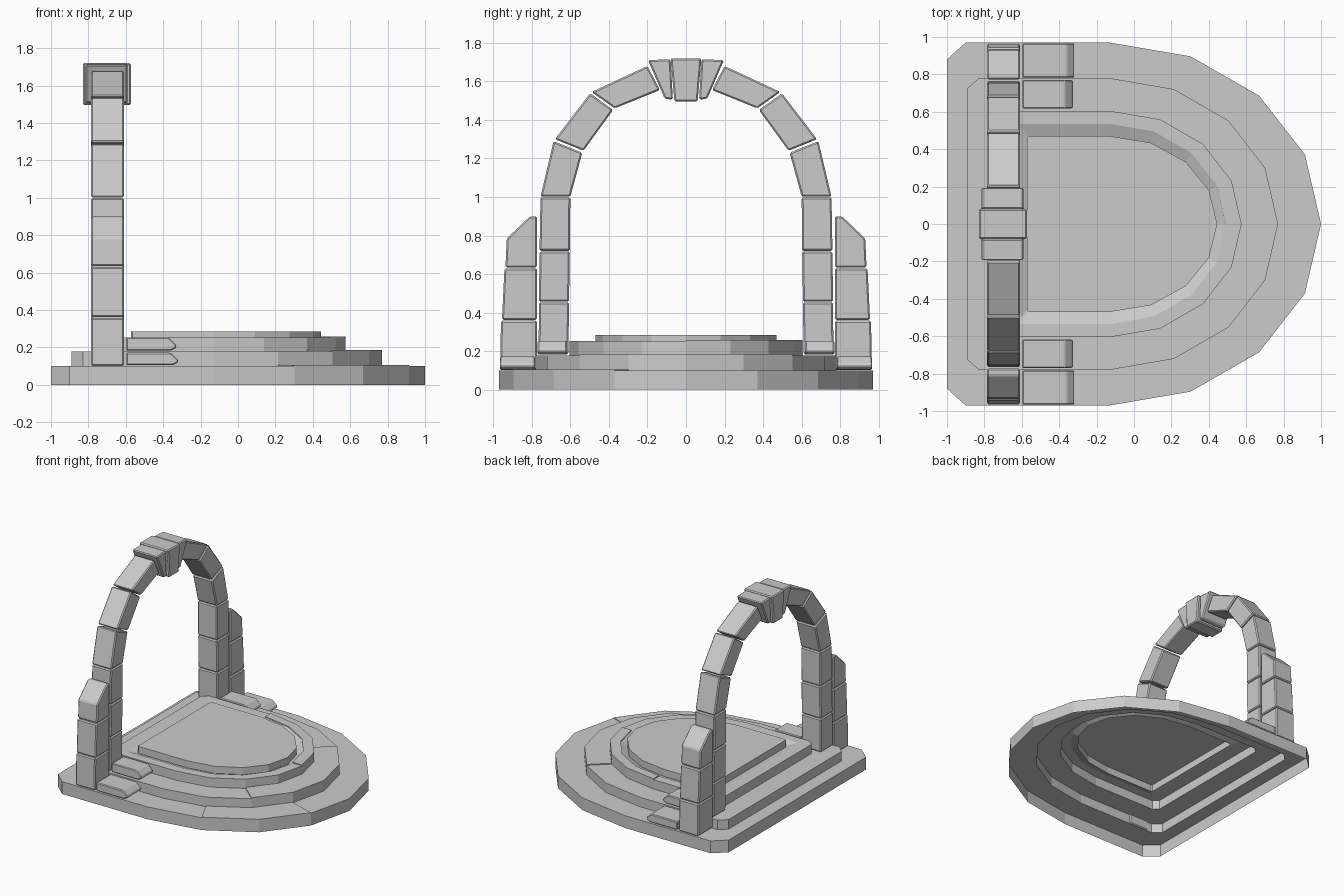
import bpy, bmesh
from math import cos, sin, radians

if "Cube" in bpy.data.objects:
    bpy.data.objects.remove(bpy.data.objects["Cube"])


def make_object(name, verts, faces, recalc=True):
    bm = bmesh.new()
    vs = [bm.verts.new(v) for v in verts]
    for f in faces:
        bm.faces.new([vs[i] for i in f])
    if recalc:
        bmesh.ops.recalc_face_normals(bm, faces=bm.faces)
    mesh = bpy.data.meshes.new(name)
    bm.to_mesh(mesh)
    bm.free()
    obj = bpy.data.objects.new(name, mesh)
    bpy.context.collection.objects.link(obj)
    return obj


def bevel(obj, width):
    mod = obj.modifiers.new("worn_edges", 'BEVEL')
    mod.width = width
    mod.segments = 1


def mirror_y(obj):
    mod = obj.modifiers.new("other_side", 'MIRROR')
    mod.use_axis = (False, True, False)


def prism(name, a, b, width=0.008, mirrored=True):
    """Join two matching end outlines into a closed stone."""
    n = len(a)
    faces = [list(range(n)), list(range(2 * n - 1, n - 1, -1))]
    faces += [[i, (i + 1) % n, n + (i + 1) % n, n + i] for i in range(n)]
    obj = make_object(name, a + b, faces)
    if mirrored:
        mirror_y(obj)
    if width:
        bevel(obj, width)
    return obj


def stone(name, yz, x0=-0.785, x1=-0.61, mirrored=True):
    return prism(name, [(x0, y, z) for y, z in yz],
                 [(x1, y, z) for y, z in yz], mirrored=mirrored)


def d_outline(back, half, tip, cut):
    """D-shaped step outline, counter-clockwise, half an ellipse in front."""
    cx = -0.13
    pts = [(back, -half + cut * 0.9), (back + cut, -half)]
    for k in range(9):
        t = radians(-90 + 22.5 * k)
        pts.append((cx + (tip - cx) * cos(t), half * sin(t)))
    return pts + [(back + cut, half), (back, half - cut * 0.9)]


# Stepped platform: one open-bottomed shell with a groove round the top panel
step1 = d_outline(-1.0, 0.97, 1.0, 0.10)
step2 = d_outline(-0.89, 0.78, 0.77, 0.06)
step3 = d_outline(-0.73, 0.605, 0.575, 0.04)
groove = d_outline(-0.63, 0.535, 0.49, 0.01)
panel = d_outline(-0.573, 0.47, 0.445, 0.01)
rings = [(step1, 0), (step1, 0.10), (step2, 0.10), (step2, 0.177),
         (step3, 0.177), (step3, 0.252), (groove, 0.252),
         (panel, 0.228), (panel, 0.285)]
n = len(step1)
verts = [(x, y, z) for ring, z in rings for x, y in ring]
faces = [[r * n + i, r * n + (i + 1) % n, (r + 1) * n + (i + 1) % n, (r + 1) * n + i]
         for r in range(len(rings) - 1) for i in range(n)]
faces.append([(len(rings) - 1) * n + i for i in range(n)])
make_object("stepped_platform", verts, faces, recalc=False)


# Slightly raised paving on parts of the treads
def paving(name, outer, inner, first, last, z, h):
    loop = outer[first:last + 1] + inner[first:last + 1][::-1]
    prism(name, [(x, y, z) for x, y in loop],
          [(x, y, z + h) for x, y in loop], 0, False)


paving("lower_paving", step1, step2, 3, 5, 0.10, 0.005)
paving("middle_paving", step2, step3, 4, 8, 0.177, 0.008)
paving("upper_paving", step3, groove, 6, 10, 0.252, 0.007)

# Inner jamb stones of the arch
stone("jamb_bottom", [(0.61, 0.183), (0.765, 0.183), (0.763, 0.453), (0.607, 0.453)])
stone("jamb_middle", [(0.607, 0.457), (0.763, 0.457), (0.76, 0.717), (0.603, 0.717)])
stone("jamb_top", [(0.603, 0.721), (0.76, 0.721), (0.755, 0.998), (0.6, 0.998)])

# Curved arch stones
stone("arch_lower", [(0.6, 1.002), (0.755, 1.002), (0.687, 1.29), (0.538, 1.23)])
stone("arch_middle", [(0.532, 1.24), (0.68, 1.30), (0.498, 1.538), (0.378, 1.452)])
stone("arch_upper", [(0.37, 1.46), (0.49, 1.545), (0.2, 1.68), (0.135, 1.555)])

# Keystone and its two neighbours
stone("keystone_side", [(0.068, 1.505), (0.11, 1.51), (0.197, 1.71), (0.08, 1.715)],
      -0.815, -0.59)
stone("keystone", [(-0.06, 1.495), (0.06, 1.495), (0.08, 1.72), (-0.08, 1.72)],
      -0.83, -0.573, mirrored=False)

# Outer buttress pillars with a sloped cap
stone("pillar_bottom", [(0.773, 0.102), (0.965, 0.102), (0.96, 0.358), (0.773, 0.358)])
stone("pillar_middle", [(0.773, 0.362), (0.955, 0.362), (0.942, 0.63), (0.773, 0.63)])
stone("pillar_cap", [(0.773, 0.635), (0.937, 0.635), (0.93, 0.785), (0.81, 0.9), (0.773, 0.9)])


# Low slabs resting on the steps in front of each pillar
def slab(name, y0, y1, z0, z1, tip):
    xz = [(-0.597, z0), (tip - 0.03, z0), (tip, z0 + 0.015), (tip, z0 + 0.03),
          (tip - 0.04, z1), (-0.597, z1)]
    prism(name, [(x, y0, z) for x, z in xz], [(x, y1, z) for x, z in xz], 0.006)


slab("lower_slab", 0.783, 0.966, 0.105, 0.172, -0.32)
slab("upper_slab", 0.618, 0.77, 0.183, 0.254, -0.33)
